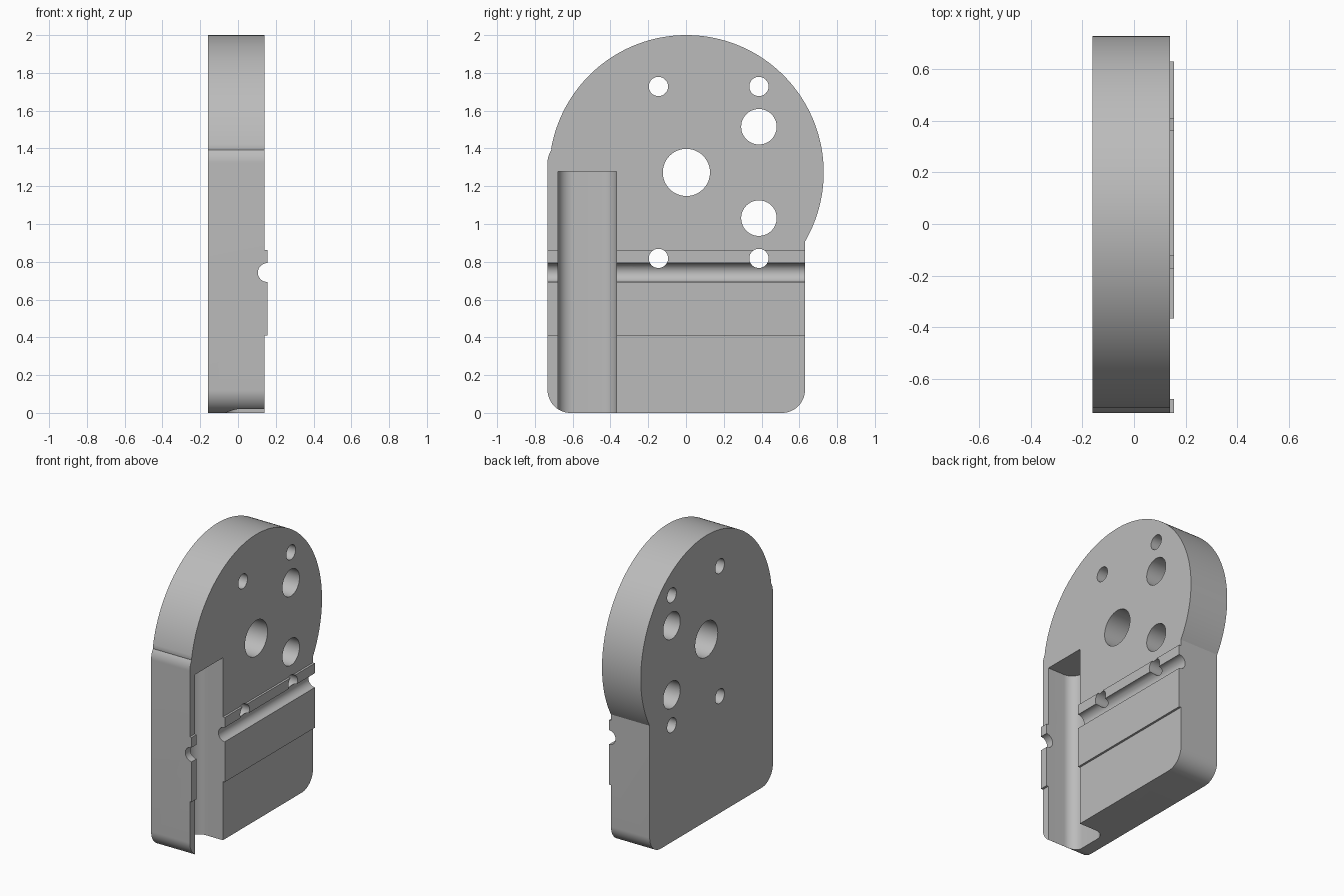
import bpy, bmesh
from math import sin, cos, pi, atan2, sqrt
from mathutils import Vector

if "Cube" in bpy.data.objects:
    bpy.data.objects.remove(bpy.data.objects["Cube"], do_unlink=True)

# Single grey material
grey = bpy.data.materials.new("Plain grey")
grey.use_nodes = True
colour = (0.5, 0.5, 0.5, 1)
grey.diffuse_color = colour
grey.node_tree.nodes["Principled BSDF"].inputs["Base Color"].default_value = colour

BACK, FACE, PAD = -0.16, 0.14, 0.155      # plate layers along x
LEFT, RIGHT = -0.733, 0.63                # straight sides along y
HUB_Y, HUB_Z, HUB_R = 0.002, 1.273, 0.727


def arc(cy, cz, r, a0, a1, n):
    return [(cy + r * cos(a0 + (a1 - a0) * i / n),
             cz + r * sin(a0 + (a1 - a0) * i / n)) for i in range(n + 1)]


def prism(name, points, direction):
    """Extrude a closed loop of 3D points along a direction."""
    bm = bmesh.new()
    base = bm.faces.new([bm.verts.new(p) for p in points])
    new = bmesh.ops.extrude_face_region(bm, geom=[base])["geom"]
    verts = [v for v in new if isinstance(v, bmesh.types.BMVert)]
    bmesh.ops.translate(bm, verts=verts, vec=Vector(direction))
    bmesh.ops.recalc_face_normals(bm, faces=bm.faces)
    mesh = bpy.data.meshes.new(name)
    bm.to_mesh(mesh)
    bm.free()
    mesh.materials.append(grey)
    obj = bpy.data.objects.new(name, mesh)
    bpy.context.scene.collection.objects.link(obj)
    return obj


def cut(points, direction):
    cutter = prism("cutter", points, direction)
    cutter.hide_render = True
    mod = plate.modifiers.new("cut", "BOOLEAN")
    mod.operation, mod.solver, mod.object = "DIFFERENCE", "EXACT", cutter
    bpy.ops.object.modifier_apply(modifier=mod.name)
    bpy.data.objects.remove(cutter, do_unlink=True)


# Plate outline: round head, straight sides, rounded foot
corner = 0.122
start = atan2(-sqrt(HUB_R ** 2 - (RIGHT - HUB_Y) ** 2), RIGHT - HUB_Y)
end = pi - 0.175
outline = arc(HUB_Y, HUB_Z, HUB_R, start, end, 110)
outline += arc(LEFT + 0.12, 1.325, 0.12, pi - 0.6, pi, 10)
outline += arc(LEFT + corner, corner, corner, pi, 1.5 * pi, 20)
outline += arc(RIGHT - corner, corner, corner, 1.5 * pi, 2 * pi, 20)
plate = prism("mounting_plate", [(BACK, y, z) for y, z in outline],
              (PAD - BACK, 0, 0))
bpy.context.view_layer.objects.active = plate
plate.select_set(True)

# Step the face back above and below the raised band
for z0, z1 in ((-0.2, 0.411), (0.863, 2.2)):
    cut([(FACE, -1, z0), (FACE, 1, z0), (FACE, 1, z1), (FACE, -1, z1)], (0.2, 0, 0))

# Horizontal half-round groove along the band
cut([(x, -1, z) for x, z in arc(PAD, 0.743, 0.05, 0, 2 * pi, 48)[:-1]], (0, 2, 0))

# Vertical channel with a rounded floor
y0, y1, floor, fillet = -0.678, -0.367, -0.07, 0.08
channel = [(0.3, y0)]
channel += arc(floor + fillet, y0 + fillet, fillet, 1.5 * pi, pi, 16)
channel += arc(floor + fillet, y1 - fillet, fillet, pi, 0.5 * pi, 16)
channel += [(0.3, y1)]
cut([(x, y, -0.1) for x, y in channel], (0, 0, 1.377))

# Through holes: centre, two medium, four small
holes = [(HUB_Y, HUB_Z, 0.125)]
holes += [(0.386, HUB_Z + s * 0.242, 0.094) for s in (-1, 1)]
holes += [(y, HUB_Z + s * 0.455, 0.051) for y in (-0.146, 0.386) for s in (-1, 1)]
for y, z, r in holes:
    cut([(-0.3, a, b) for a, b in arc(y, z, r, 0, 2 * pi, 48)[:-1]], (0.6, 0, 0))

bpy.ops.object.shade_smooth_by_angle(angle=0.5)
